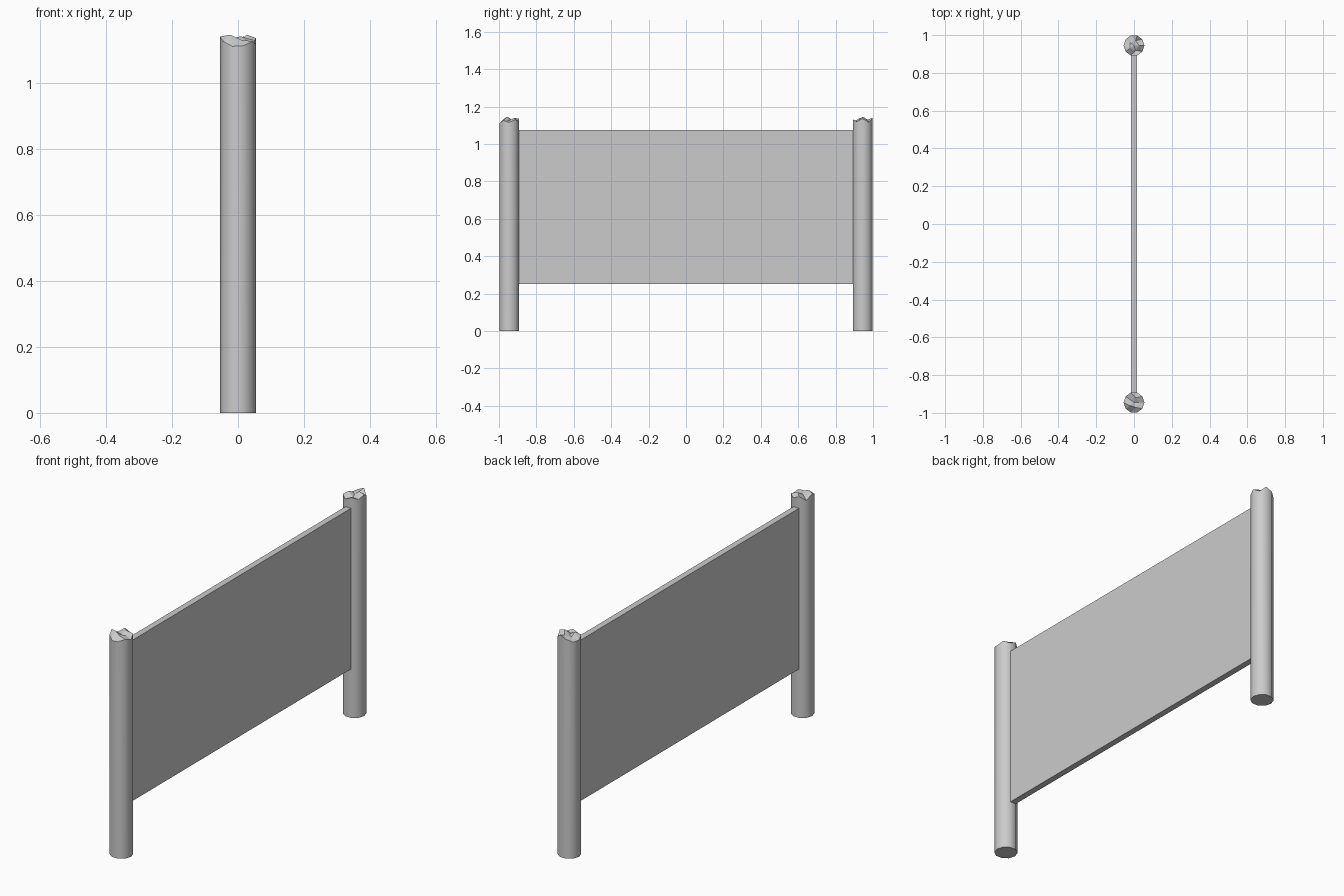
import bpy, bmesh, math

if "Cube" in bpy.data.objects:
    bpy.data.objects.remove(bpy.data.objects["Cube"])

SIDES, R = 10, 0.055
RIM = [1.115, 1.13, 1.12, 1.135, 1.115, 1.14, 1.125, 1.11, 1.112, 1.125]
INNER = [1.125, 1.14, 1.12, 1.145, 1.13]


def finish(name, bm):
    bmesh.ops.recalc_face_normals(bm, faces=bm.faces)
    me = bpy.data.meshes.new(name)
    bm.to_mesh(me)
    bm.free()
    ob = bpy.data.objects.new(name, me)
    bpy.context.collection.objects.link(ob)
    return ob


def post(name, y, shift):
    bm = bmesh.new()

    def ring(n, r, heights, k):
        return [bm.verts.new((r * math.cos(2 * math.pi * i / n),
                              y + r * math.sin(2 * math.pi * i / n),
                              heights[(i + k) % n])) for i in range(n)]

    # Round shaft with an uneven, broken rim
    low = ring(SIDES, R, [0] * SIDES, 0)
    rim = ring(SIDES, R, RIM, shift)
    inner = ring(5, R * 0.5, INNER, shift)
    tip = bm.verts.new((0, y, 1.125))
    bm.faces.new(low[::-1])
    for i in range(SIDES):
        j = (i + 1) % SIDES
        f = bm.faces.new((low[i], low[j], rim[j], rim[i]))
        f.smooth = True
    # Splintered top facets
    for i in range(5):
        a, b = inner[i], inner[(i + 1) % 5]
        r0, r1, r2 = rim[2 * i], rim[2 * i + 1], rim[(2 * i + 2) % SIDES]
        bm.faces.new((a, r0, r1))
        bm.faces.new((a, r1, b))
        bm.faces.new((b, r1, r2))
        bm.faces.new((a, b, tip))
    # Keep the top and bottom edges crisp
    for e in bm.edges:
        e.smooth = all(f.smooth for f in e.link_faces)
    return finish(name, bm)


post("left_post", -0.945, 0)
post("right_post", 0.945, 3)

# Flat board between the posts
bm = bmesh.new()
bmesh.ops.create_cube(bm, size=1)
bmesh.ops.scale(bm, vec=(0.032, 1.79, 0.825), verts=bm.verts)
bmesh.ops.translate(bm, vec=(0, 0, 0.6625), verts=bm.verts)
finish("panel", bm)
